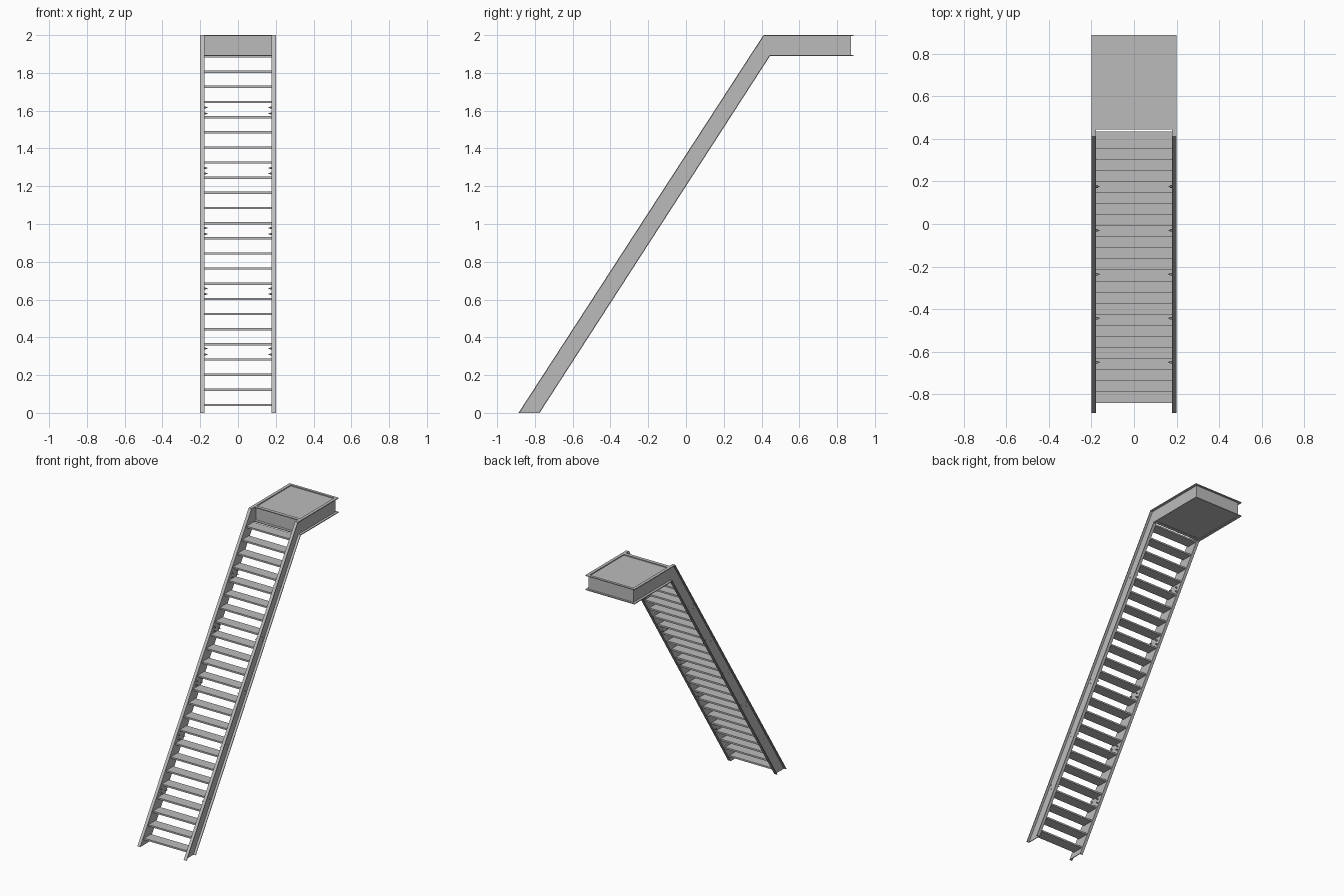
import bpy, bmesh, math
from mathutils import Vector, Matrix

if "Cube" in bpy.data.objects:
    bpy.data.objects.remove(bpy.data.objects["Cube"], do_unlink=True)

steel = bpy.data.materials.new("grey steel")
steel.use_nodes = True
GREY = (0.5, 0.5, 0.5, 1)
steel.diffuse_color = GREY
steel.node_tree.nodes["Principled BSDF"].inputs["Base Color"].default_value = GREY


def finish(name, bm):
    bmesh.ops.recalc_face_normals(bm, faces=bm.faces)
    mesh = bpy.data.meshes.new(name)
    bm.to_mesh(mesh)
    bm.free()
    mesh.materials.append(steel)
    obj = bpy.data.objects.new(name, mesh)
    bpy.context.collection.objects.link(obj)
    return obj


def add_box(bm, x, y, z):
    size = Vector((x[1] - x[0], y[1] - y[0], z[1] - z[0]))
    mid = Vector((sum(x), sum(y), sum(z))) / 2
    mat = Matrix.Translation(mid) @ Matrix.Diagonal(size).to_4x4()
    bmesh.ops.create_cube(bm, size=1, matrix=mat)


def add_strip(bm, upper, lower, x0, x1):
    """Extrude the band between two (y, z) polylines sideways."""
    rows = [[bm.verts.new((x, *p)) for p in line]
            for x in (x0, x1) for line in (upper, lower)]
    loops = [rows[0], rows[1], rows[3], rows[2]]
    for a, b in zip(loops, loops[1:] + loops[:1]):
        for i in range(len(upper) - 1):
            bm.faces.new((a[i], a[i + 1], b[i + 1], b[i]))
    for i in (0, -1):
        bm.faces.new([row[i] for row in loops])


def blend(a, b, f):
    return [p.lerp(q, f) for p, q in zip(a, b)]


# Main dimensions
HALF, INNER, WEB = 0.2, 0.18, 0.005
TOP, BOTTOM, FLANGE = 2.0, 1.89, 0.006
BACK, FRONT = 0.887, 0.445
upper = [Vector(p) for p in ((-0.887, 0), (0.41, TOP), (BACK, TOP))]
lower = [Vector(p) for p in ((-0.775, 0), (FRONT, BOTTOM), (BACK, BOTTOM))]

# Side channels: stringer and landing side in one bent piece, flanges outward
for name, s in (("left", 1), ("right", -1)):
    bm = bmesh.new()
    f = FLANGE / (TOP - BOTTOM)
    add_strip(bm, upper, blend(upper, lower, f), s * INNER, s * HALF)
    add_strip(bm, blend(upper, lower, 1 - f), lower, s * INNER, s * HALF)
    web_top, web_low = [p.copy() for p in upper], [p.copy() for p in lower]
    web_top[-1].x = web_low[-1].x = BACK - 0.014
    add_strip(bm, web_top, web_low, s * (INNER - WEB / 2), s * (INNER + WEB / 2))
    finish(name + "_side_channel", bm)

# Cross channels at the front and back of the landing
for name, web_y, tip_y in (("front", 0.465, FRONT), ("back", BACK - 0.014, BACK)):
    bm = bmesh.new()
    inward = WEB if name == "front" else -WEB
    add_box(bm, (-INNER, INNER), sorted((web_y, web_y + inward)), (BOTTOM, TOP))
    for z in (BOTTOM, TOP - FLANGE):
        add_box(bm, (-INNER, INNER), sorted((web_y, tip_y)), (z, z + FLANGE))
    finish(name + "_cross_channel", bm)

# Landing deck, slightly below the rim
bm = bmesh.new()
add_box(bm, (-INNER, INNER), (0.467, BACK - 0.016), (BOTTOM + 0.002, TOP - 0.007))
finish("landing_deck", bm)

# Treads
STEPS, RISE, RUN = 24, 0.0802, 0.0519
bm = bmesh.new()
for i in range(STEPS):
    y, z = -0.84 + i * RUN, 0.036 + i * RISE
    add_box(bm, (-INNER, INNER), (y, y + 0.08), (z, z + 0.012))
finish("treads", bm)

# Bolt groups through the stringer webs
bm = bmesh.new()


def add_bolt(x0, x1, y, z, radius):
    mat = Matrix.Translation(((x0 + x1) / 2, y, z)) @ Matrix.Rotation(math.pi / 2, 4, "Y")
    bmesh.ops.create_cone(bm, cap_ends=True, segments=6, radius1=radius,
                          radius2=radius, depth=abs(x1 - x0), matrix=mat)


for k in range(5):
    z = 0.325 + k * 0.319
    y = z / 1.545 - 0.83
    for s in (1, -1):
        for dy in (-0.03, 0.03):
            for dz in (-0.015, 0.015):
                add_bolt(s * 0.162, s * INNER, y + dy, z + dz, 0.003)
                add_bolt(s * 0.17, s * INNER, y + dy, z + dz, 0.006)
                add_bolt(s * INNER, s * 0.185, y + dy, z + dz, 0.004)
finish("stringer_bolts", bm)
